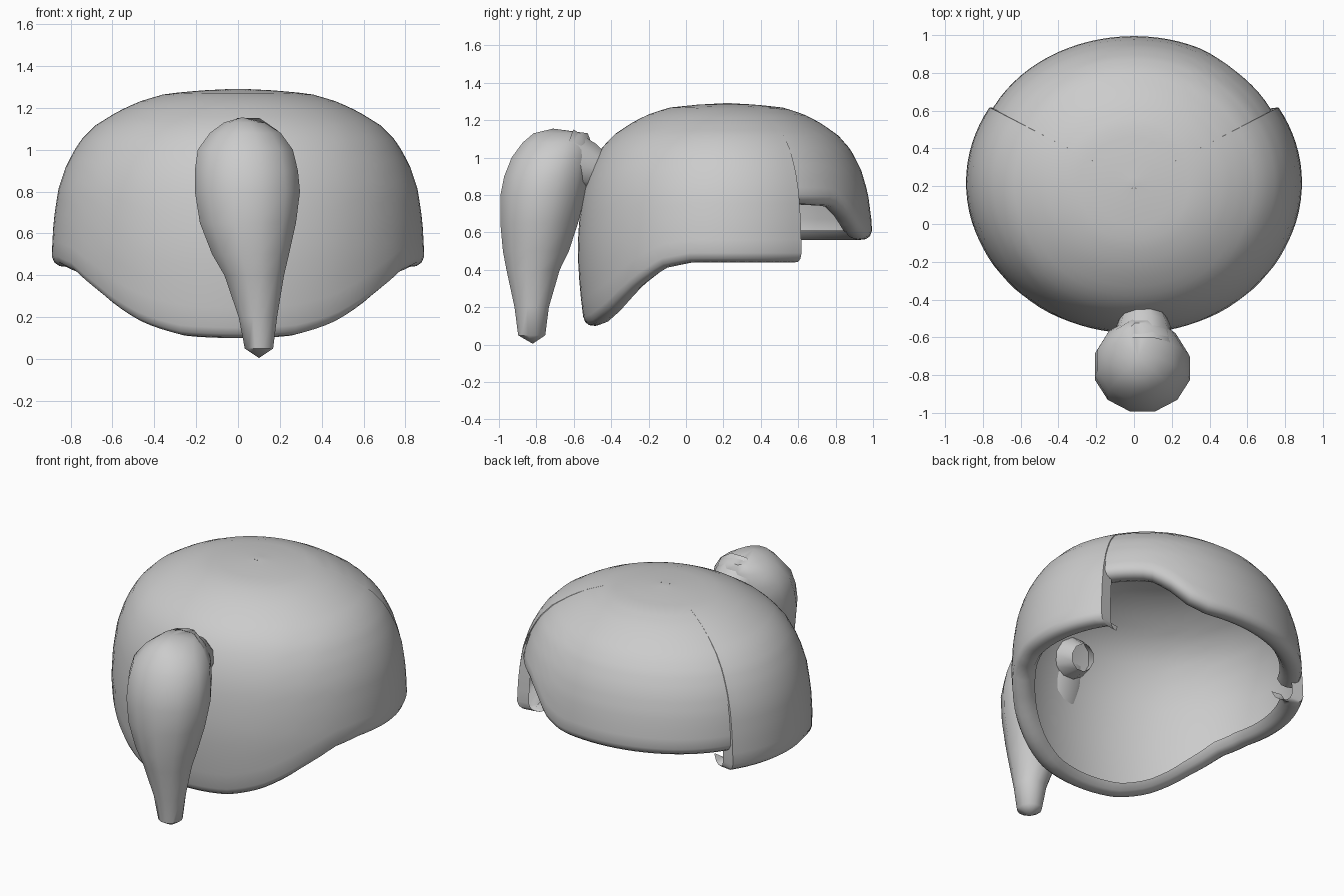
import bpy, bmesh, math
from mathutils import Vector

if "Cube" in bpy.data.objects:
    bpy.data.objects.remove(bpy.data.objects["Cube"])

CY, RX, RB, RF = 0.22, 0.89, 0.78, 0.80   # dome centre and radii (side, back, front)


def interp(table, v):
    if v <= table[0][0]:
        return table[0][1]
    for (a, fa), (b, fb) in zip(table, table[1:]):
        if v <= b:
            return fa + (fb - fa) * (v - a) / (b - a)
    return table[-1][1]


def loft(name, rings, closed=True, cap_start=False, cap_end=False):
    """Skin equal-length rings of points; caps are single centre points."""
    bm = bmesh.new()
    vs = [[bm.verts.new(p) for p in r] for r in rings]
    n = len(vs[0])
    for r0, r1 in zip(vs, vs[1:]):
        for i in range(n if closed else n - 1):
            j = (i + 1) % n
            bm.faces.new((r0[i], r0[j], r1[j], r1[i]))
    for ring, tip in ((vs[0], cap_start), (vs[-1], cap_end)):
        if tip:
            c = bm.verts.new(tip)
            for i in range(n):
                bm.faces.new((ring[i], ring[(i + 1) % n], c))
    bmesh.ops.recalc_face_normals(bm, faces=bm.faces)
    me = bpy.data.meshes.new(name)
    bm.to_mesh(me)
    bm.free()
    ob = bpy.data.objects.new(name, me)
    bpy.context.collection.objects.link(ob)
    bpy.context.view_layer.objects.active = ob
    ob.select_set(True)
    bpy.ops.object.shade_smooth_by_angle(angle=math.radians(50))
    ob.select_set(False)
    return ob


# Dome profile, crown to hem: (radius fraction, height)
PROFILE = [(0.04, 1.29), (0.2, 1.283), (0.39, 1.267), (0.53, 1.23), (0.64, 1.185),
           (0.76, 1.12), (0.85, 1.04), (0.92, 0.93), (0.965, 0.81), (0.99, 0.66),
           (1.0, 0.5), (0.985, 0.3), (0.955, 0.1), (0.95, 0.0)]
Z_TO_P = sorted((z, i) for i, (r, z) in enumerate(PROFILE))
P_TO_R = [(i, r) for i, (r, z) in enumerate(PROFILE)]
P_TO_Z = [(i, z) for i, (r, z) in enumerate(PROFILE)]

# Hem heights: nape by frontness, fringe by sideways position
NAPE = [(0.25, 0.44), (0.45, 0.41), (0.64, 0.31), (0.84, 0.17), (0.95, 0.11), (1, 0.1)]
FRINGE = [(-0.86, 0.56), (0.25, 0.56), (0.4, 0.6), (0.52, 0.68), (0.64, 0.74), (0.86, 0.75)]
# Rolled lip: (inward offset, height above hem)
LIP = [(0.0, 0.05), (0.012, 0.02), (0.035, 0.004), (0.07, 0.0), (0.105, 0.012), (0.13, 0.05)]


def column(theta, hem, shrink=0.0):
    c, s = math.cos(theta), math.sin(theta)
    ry = RB if s > 0 else RF

    def place(f, z):
        return (RX * f * c, CY + ry * f * s, z)
    end = interp(Z_TO_P, hem + 0.05)
    pts = []
    for k in range(25):
        p = end * k / 24
        f = interp(P_TO_R, p) * (1 - shrink * p / end)
        pts.append(place(f, interp(P_TO_Z, p)))
    for inset, up in LIP[1:]:
        pts.append(place(f - inset / 0.85, hem + up))
    return pts


# Main hair: sides and nape, from one temple round the front to the other
T = math.asin(0.51)
main = []
for i in range(65):
    th = math.pi - T + (math.pi + 2 * T) * i / 64
    main.append(column(th, interp(NAPE, -math.sin(th))))
# folded temple edges
first = [(x * 0.9, y - 0.01, z) for x, y, z in main[0]]
last = [(x * 0.9, y - 0.01, z) for x, y, z in main[-1]]
for edge, src in ((first, main[0]), (last, main[-1])):
    for k, p in enumerate(src):
        if p[2] > 0.85:
            edge[k] = (p[0] * 0.995, p[1], p[2] - 0.004)
loft("hair_sides", [first] + main + [last], closed=False)

# Swept fringe, tucked just under the temples
fringe = []
for i in range(33):
    th = T - 0.05 + (math.pi - 2 * T + 0.1) * i / 32
    side = abs(math.cos(th)) ** 6
    fringe.append(column(th, interp(FRINGE, math.cos(th)), 0.035 * side))
loft("fringe", fringe, closed=False)

# Crown patch closing the dome
crown = [(RX * 0.04 * math.cos(a), CY + 0.79 * 0.04 * math.sin(a), 1.29)
         for a in (i * math.tau / 24 for i in range(24))]
small = [(x * 0.5, CY + (y - CY) * 0.5, 1.291) for x, y, z in crown]
loft("crown", [crown, small], cap_end=(0, CY, 1.291))

# Ponytail: (height, x min, x max, y min, y max)
TAIL = [(0.05, 0.03, 0.17, -0.90, -0.75), (0.2, 0.0, 0.19, -0.92, -0.73),
        (0.4, -0.07, 0.225, -0.965, -0.67), (0.5, -0.13, 0.25, -0.985, -0.62),
        (0.65, -0.19, 0.285, -1.0, -0.57), (0.8, -0.215, 0.305, -1.0, -0.53),
        (0.9, -0.215, 0.295, -0.98, -0.51), (1.0, -0.2, 0.27, -0.94, -0.5),
        (1.08, -0.14, 0.21, -0.88, -0.5), (1.13, -0.07, 0.13, -0.82, -0.52)]
rings = []
for z, x0, x1, y0, y1 in TAIL:
    rings.append([((x0 + x1) / 2 + (x1 - x0) / 2 * math.cos(a),
                   (y0 + y1) / 2 + (y1 - y0) / 2 * math.sin(a), z)
                  for a in ((i + 0.5) * math.tau / 12 for i in range(12))])
loft("ponytail", rings, cap_start=(0.1, -0.82, 0.005), cap_end=(0.02, -0.71, 1.155))

# Ponytail root reaching through the hair
a, b = Vector((0.05, -0.66, 1.0)), Vector((0.05, -0.40, 0.90))
q = (b - a).to_track_quat('Z', 'Y')
root = []
for t, r in ((0, 0.17), (0.5, 0.14), (1, 0.08)):
    root.append([a.lerp(b, t) + q @ Vector((r * math.cos(i * math.tau / 10),
                                            r * math.sin(i * math.tau / 10), 0))
                 for i in range(10)])
loft("ponytail_root", root)
